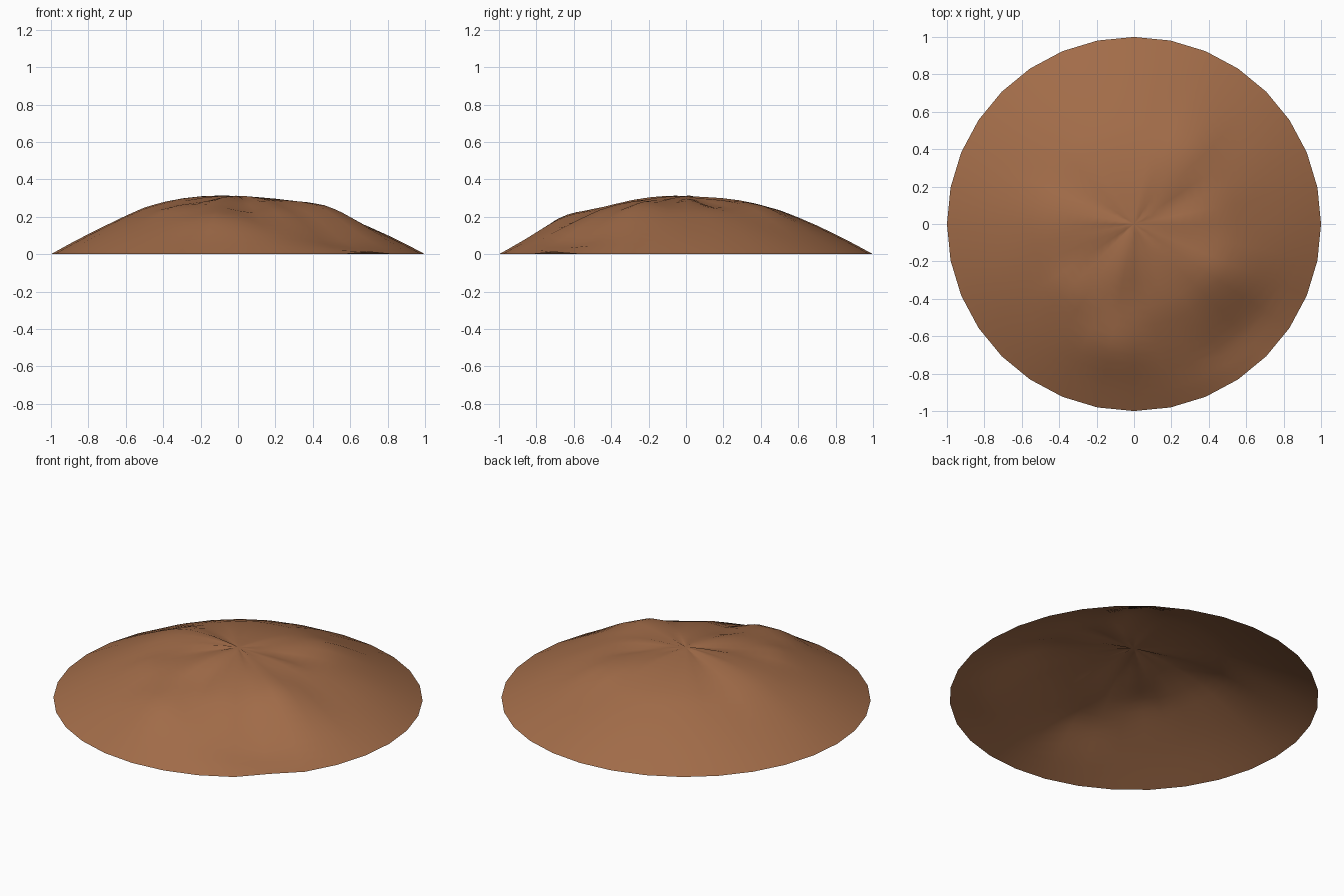
import bpy, bmesh, math, random

if "Cube" in bpy.data.objects:
    bpy.data.objects.remove(bpy.data.objects["Cube"])

random.seed(4)
SPOKES, RINGS = 32, 20

# average hill profile: height at radius 0, 0.1 ... 1.0
PROFILE = [0.31, 0.305, 0.297, 0.283, 0.262, 0.234, 0.195, 0.152, 0.105, 0.054, 0.0]

# broad humps and hollows: x, y, height, length along radius, width across
BUMPS = [
    (0.50, -0.27, 0.045, 0.22, 0.10),    # right front shoulder
    (0.55, -0.62, -0.045, 0.20, 0.20),   # right front valley
    (-0.12, -0.66, 0.035, 0.14, 0.16),   # front shoulder
    (0.02, -0.40, -0.025, 0.16, 0.04),   # front gully
    (0.17, -0.62, -0.025, 0.14, 0.05),   # lower front gully
    (-0.36, -0.36, 0.02, 0.14, 0.09),    # left front hump
    (-0.50, 0.05, 0.015, 0.20, 0.12),    # left hump
    (0.33, 0.42, 0.025, 0.20, 0.12),     # right back hump
    (0.28, 0.13, -0.02, 0.14, 0.04),     # right gully
]


def profile(r):
    i = min(int(r * 10), 9)
    t = r * 10 - i
    return PROFILE[i] * (1 - t) + PROFILE[i + 1] * t


# each spoke gets its own ridge or gully that fades at the centre and rim
ridge = [random.uniform(-1, 1) for _ in range(SPOKES)]
phase = [random.uniform(0, 6.28) for _ in range(SPOKES)]


def height(r, s):
    a = math.tau * s / SPOKES
    x, y = r * math.cos(a), r * math.sin(a)
    z = profile(r)
    for bx, by, h, along, across in BUMPS:
        br = math.hypot(bx, by)
        u = (x * bx + y * by) / br - br
        v = (x * by - y * bx) / br
        z += h * math.exp(-(u / along) ** 2 - (v / across) ** 2) * min(1, (1 - r) * 6)
    calm = 0.25 if 0.75 < (a - 0.25) < 2.2 else 1.0    # the back is smoother
    fade = math.sin(math.pi * min(1, r ** 0.6))
    z += 0.009 * calm * fade * (ridge[s] + 0.5 * math.sin(phase[s] + 7 * r))
    if r > 0.99:
        z = 0.012 if s == 28 else 0.0                  # small lift in the rim
    return x, y, max(z, 0.0)


# open mound surface: a central fan and rings of quads
bm = bmesh.new()
centre = bm.verts.new((0, 0, PROFILE[0]))
rings = [[bm.verts.new(height(k / RINGS, s)) for s in range(SPOKES)]
         for k in range(1, RINGS + 1)]
for s in range(SPOKES):
    n = (s + 1) % SPOKES
    bm.faces.new((centre, rings[0][s], rings[0][n]))
    for inner, outer in zip(rings, rings[1:]):
        bm.faces.new((inner[s], outer[s], outer[n], inner[n]))
for f in bm.faces:
    f.smooth = True
mesh = bpy.data.meshes.new("dirt_mound")
bm.to_mesh(mesh)
bm.free()

soil = bpy.data.materials.new("brown soil")
soil.diffuse_color = (0.36, 0.15, 0.066, 1)
soil.use_nodes = True
soil.node_tree.nodes["Principled BSDF"].inputs["Base Color"].default_value = soil.diffuse_color
mesh.materials.append(soil)
mound = bpy.data.objects.new("dirt_mound", mesh)
bpy.context.collection.objects.link(mound)
